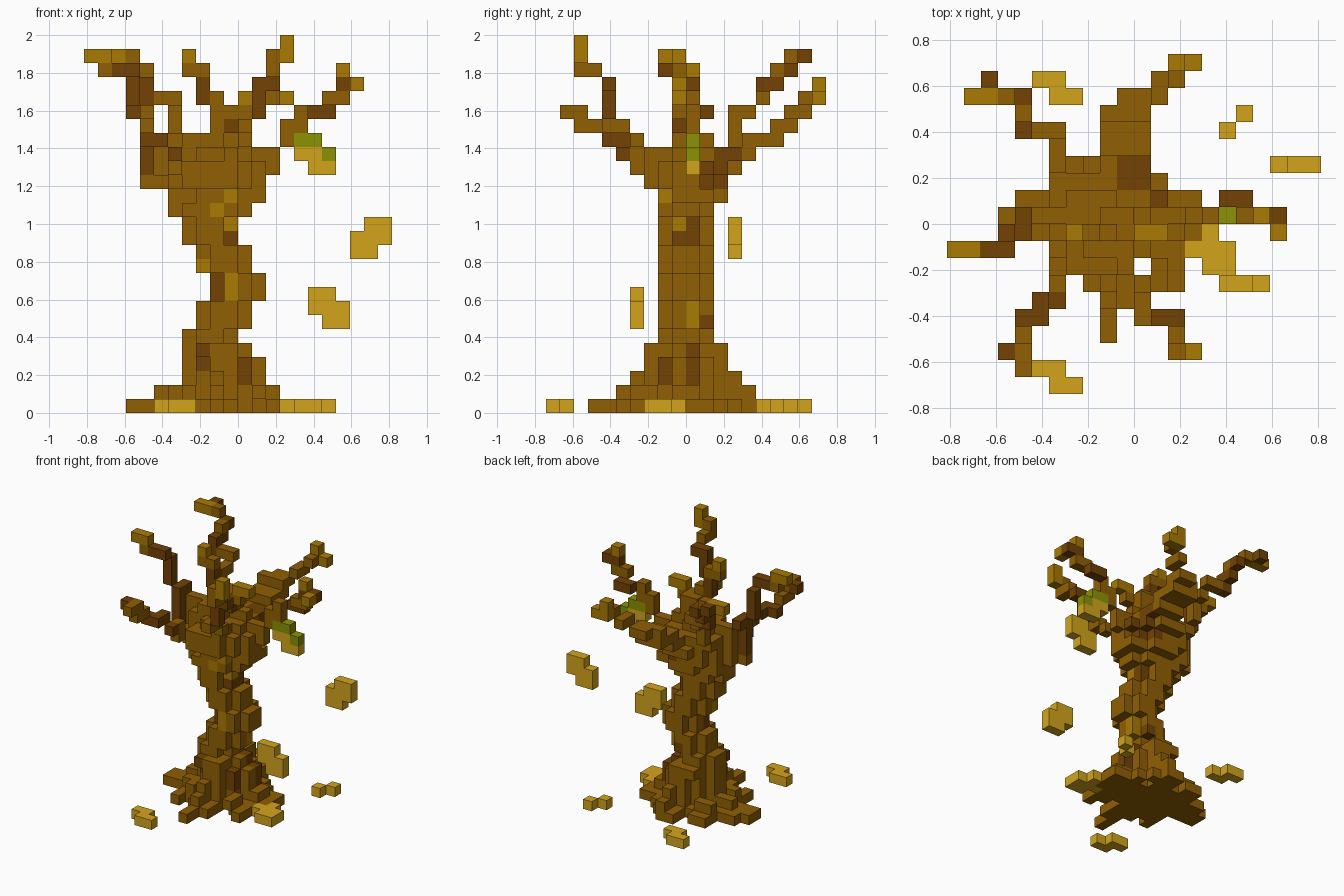
import bpy
import bmesh
from mathutils import Vector
from itertools import product

if "Cube" in bpy.data.objects:
    bpy.data.objects.remove(bpy.data.objects["Cube"], do_unlink=True)

S = 2 / 27  # edge of one block
MOVES = {"r": (1, 0, 0), "l": (-1, 0, 0), "b": (0, 1, 0),
         "f": (0, -1, 0), "u": (0, 0, 1), "d": (0, 0, -1)}
COLOURS = {"B": ("bark_brown", (.28, .115, .001)),
           "D": ("dark_bark", (.17, .055, .001)),
           "G": ("golden_bark", (.4, .195, .001)),
           "L": ("dry_leaf", (.65, .375, .012)),
           "O": ("green_leaf", (.265, .29, .001))}
KEYS = list(COLOURS)
taken = {}  # block position -> (part, colour key)


def make_material(name, rgb):
    mat = bpy.data.materials.new(name)
    mat.use_nodes = True
    mat.diffuse_color = (*rgb, 1)
    for node in mat.node_tree.nodes:
        if node.type == "BSDF_PRINCIPLED":
            node.inputs["Base Color"].default_value = (*rgb, 1)
            node.inputs["Roughness"].default_value = 1
    return mat


MATERIALS = [make_material(*COLOURS[k]) for k in KEYS]


def put(part, cell, colour):
    taken.setdefault(tuple(cell), (part, colour))


def layer(part, k, i0, i1, j0, j1, power):
    """Fill one level with a rounded or diamond cross-section."""
    for i, j in product(range(i0, i1 + 1), range(j0, j1 + 1)):
        dx = abs(2 * i - i0 - i1) / (i1 - i0 + 1)
        dy = abs(2 * j - j0 - j1) / (j1 - j0 + 1)
        if dx ** power + dy ** power <= 1.05:
            put(part, (i, j, k), "B")


def walk(part, start, steps, colour="B"):
    """Lay blocks along a path; capitals change the colour."""
    pos = Vector(start)
    put(part, map(int, pos), colour)
    for step in steps.split():
        for letter in step:
            if letter in COLOURS:
                colour = letter
            else:
                pos += Vector(MOVES[letter])
        put(part, map(int, pos), colour)


def patch(colour, i, j, k):
    """Recolour trunk blocks inside the given ranges."""
    for cell, (part, _) in taken.items():
        if part == "trunk" and all(a <= c <= b for c, (a, b) in zip(cell, (i, j, k))):
            taken[cell] = (part, colour)


# Root flare
for k, row in enumerate([(6, 12, 7, 12), (7, 12, 7, 12), (7, 12, 7, 12),
                         (7, 12, 7, 12), (7, 11, 7, 12)]):
    layer("trunk", k, *row, 1.5)

# Twisting trunk: sideways extent for each level
for k, (a, b) in enumerate([(7, 10), (8, 11), (8, 11), (9, 12), (9, 12),
                            (8, 11), (8, 11), (7, 10), (7, 10)], 5):
    layer("trunk", k, a, b, 8, 11, 2)

# Spreading crown that thins out between the branches
for k, row in enumerate([(6, 11, 8, 11, 2), (6, 12, 8, 12, 1.5), (5, 12, 7, 12, 1.4),
                         (5, 13, 7, 13, 1.2), (5, 12, 8, 12, 1), (5, 11, 9, 11, 1),
                         (9, 10, 9, 10, 2), (9, 10, 9, 10, 2)], 14):
    layer("trunk", k, *row)

# Roots: long narrow arms, with lower ridges on top of the main ones
for start, steps in [((9, 6, 0), "f f f"), ((10, 6, 0), "f"), ((8, 6, 0), "b"),
                     ((12, 8, 0), "f r f"), ((13, 8, 0), "b"),
                     ((7, 8, 0), "l f f rb"), ((6, 12, 0), "b r f"),
                     ((6, 11, 0), "l l f l f r r b"),
                     ((13, 11, 0), "r f l f r"), ((12, 12, 0), "f"),
                     ((9, 13, 0), "r r l b l"),
                     ((6, 10, 1), "l"), ((13, 10, 1), "f"), ((9, 6, 1), "f"),
                     ((10, 13, 1), "b"), ((12, 7, 1), "f"), ((6, 8, 1), "r f"),
                     ((7, 12, 1), "l"), ((9, 6, 2), "b"), ((10, 13, 2), "f")]:
    walk("roots", start, steps)

# Branches
walk("left_twig_branch", (5, 9, 16), "l Du u u u b lfu u u fu l Bl Gu l")
walk("back_corner_branch", (8, 11, 17), "lb u l bu u u b bu l Dl u b Bu Db Blu Gl l Drb")
for k, j0, j1 in [(18, 12, 14), (19, 14, 16), (20, 16, 16)]:
    for i, j in product(range(9, 12), range(j0, j1 + 1)):
        put("back_branch", (i, j, k), "D" if i > 9 and j < 14 else "B")
walk("back_branch", (10, 17, 20), "r ru b ru Gb r lu")
walk("front_branch", (10, 8, 18), "f rfu fu f Dru u u r Bfu f u Gr u")
walk("top_branch", (9, 9, 20), "u u Dl u Bu l Gu")
walk("front_corner_branch", (7, 7, 17), "lf u Df lu f l Bfu f u f Dlb")
walk("side_branch", (12, 10, 17), "r u ru u r u Drb r Bfu r Du r Gf lbu")
walk("short_branch", (10, 9, 21), "r Gu r")

# Hanging, falling and fallen leaves
walk("hanging_leaf", (15, 10, 19), "r Lld r Or Ld l", "O")
walk("falling_leaf_high", (20, 13, 13), "r d l l d r", "L")
walk("falling_leaf_low", (16, 6, 8), "r d l rr d l", "L")
walk("fallen_leaf_right", (14, 8, 0), "r r f l bb", "L")
walk("fallen_leaf_front", (5, 1, 0), "r f r", "L")
walk("fallen_leaf_back", (5, 18, 0), "r f r", "L")
walk("fallen_leaf_corner", (16, 15, 0), "rb", "L")

# Bark patches
for colour, i, j, k in [("G", (8, 8), (0, 9), (10, 10)), ("G", (11, 11), (8, 10), (6, 7)),
                        ("G", (10, 10), (0, 8), (8, 9)), ("G", (9, 9), (0, 9), (14, 14)),
                        ("G", (10, 10), (0, 9), (15, 15)), ("D", (9, 9), (0, 9), (8, 9)),
                        ("D", (11, 12), (10, 10), (2, 4)), ("D", (11, 11), (0, 8), (2, 3)),
                        ("D", (8, 8), (0, 8), (3, 4)), ("D", (10, 10), (0, 10), (12, 13)),
                        ("G", (10, 10), (9, 9), (13, 13)), ("B", (11, 11), (8, 9), (6, 7)),
                        ("D", (10, 12), (11, 12), (16, 17)), ("D", (10, 11), (11, 11), (5, 6)),
                        ("D", (10, 10), (9, 9), (19, 20))]:
    patch(colour, i, j, k)


def block_face(bm, cache, cell, move):
    """Add the outward square of one block on the side it faces."""
    axis = next(n for n in range(3) if move[n])
    u, v = (axis + 1) % 3, (axis + 2) % 3
    corners = []
    for du, dv in [(0, 0), (1, 0), (1, 1), (0, 1)][::move[axis]]:
        p = list(cell)
        p[axis] += move[axis] > 0
        p[u] += du
        p[v] += dv
        p = tuple(p)
        if p not in cache:
            cache[p] = bm.verts.new(((p[0] - 11) * S, (p[1] - 10) * S, p[2] * S))
        corners.append(cache[p])
    return bm.faces.new(corners)


# Turn each part into a mesh of its exposed faces
for part in dict.fromkeys(p for p, _ in taken.values()):
    bm = bmesh.new()
    cache = {}
    for cell, (owner, colour) in taken.items():
        if owner != part:
            continue
        for move in MOVES.values():
            if tuple(c + m for c, m in zip(cell, move)) not in taken:
                block_face(bm, cache, cell, move).material_index = KEYS.index(colour)
    mesh = bpy.data.meshes.new(part)
    bm.to_mesh(mesh)
    bm.free()
    for mat in MATERIALS:
        mesh.materials.append(mat)
    bpy.context.collection.objects.link(bpy.data.objects.new(part, mesh))
